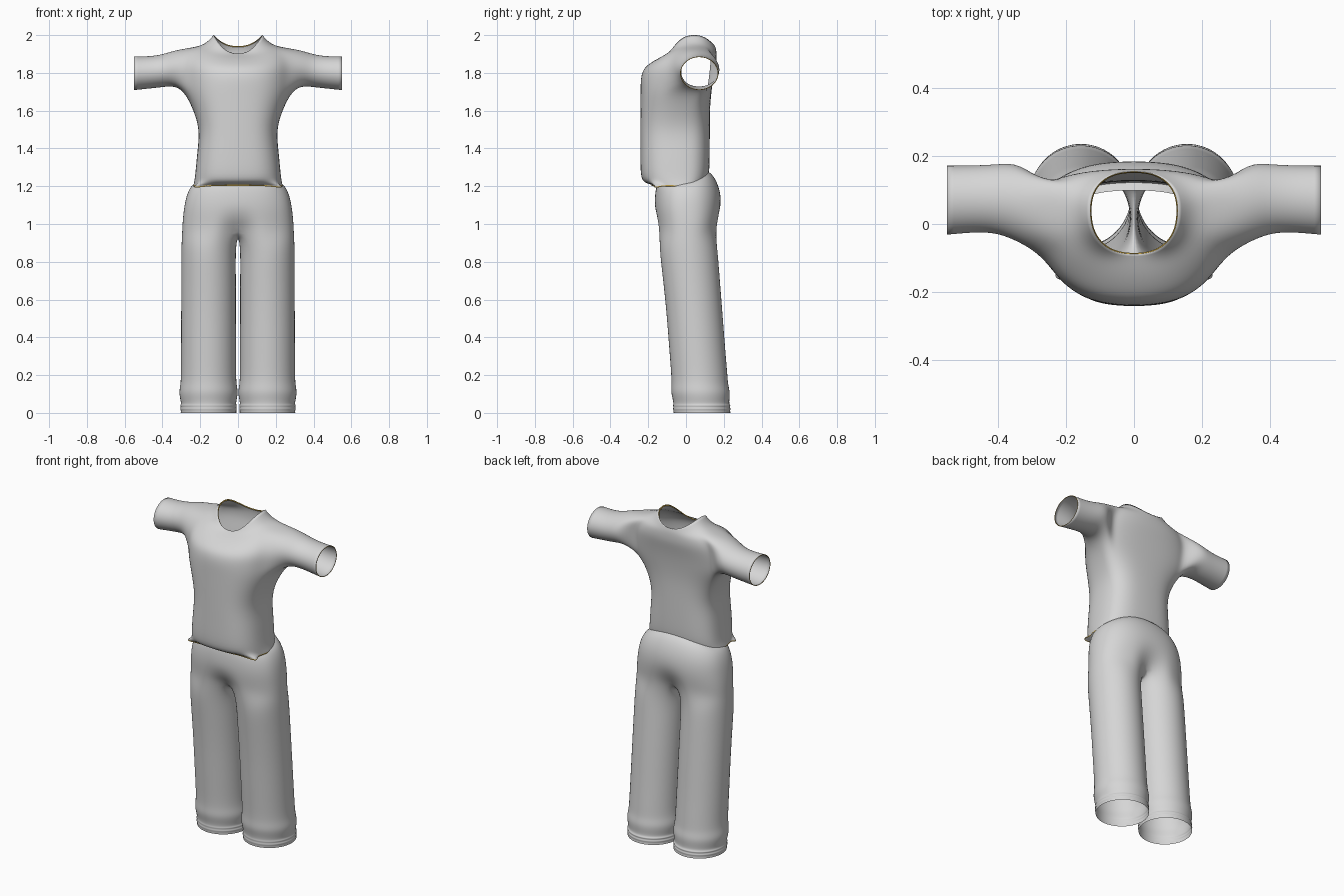
import bpy, bmesh
from math import sin, cos, pi, radians
from mathutils import Vector

if "Cube" in bpy.data.objects:
    bpy.data.objects.remove(bpy.data.objects["Cube"], do_unlink=True)

N = 24  # columns around the body; 0 is left side, 6 back, 18 front


def material(name, colour):
    mat = bpy.data.materials.new(name)
    mat.use_nodes = True
    mat.diffuse_color = colour
    mat.node_tree.nodes["Principled BSDF"].inputs["Base Color"].default_value = colour
    return mat


cloth = material("grey_cloth", (0.67, 0.67, 0.67, 1))
gold = material("gold_trim", (0.5, 0.33, 0.06, 1))


def body_ring(bm, w, yc, zs, yf, zf, yb, zb, power=0.85, cleft=0.0):
    """Closed ring whose side, front and back each have their own height."""
    ring = []
    for k in range(N):
        c, s = cos(2 * pi * k / N), sin(2 * pi * k / N)
        x = w * abs(c) ** power * (1 if c > 0 else -1)
        if abs(c) < 1e-6:
            x = 0
        y_end, z_end = (yb, zb) if s > 0 else (yf, zf)
        y = yc + (y_end - yc) * abs(s) ** power
        if k % 12 == 6:
            y -= (y_end - yc) * cleft
        ring.append(bm.verts.new((x, y, zs * c * c + z_end * s * s)))
    return ring


def skin(bm, a, b, skip=(), mat=0):
    """Quads between two equal loops."""
    n = len(a)
    for k in range(n):
        if k not in skip:
            face = bm.faces.new((a[k], a[(k + 1) % n], b[(k + 1) % n], b[k]))
            face.material_index = mat


def trim(bm, loop, shrink, drop):
    """Thin gold edge along an open rim, kept crisp with a crease."""
    centre = sum((v.co for v in loop), Vector()) / len(loop)
    ring = [bm.verts.new(v.co.lerp(centre, shrink) - Vector((0, 0, drop))) for v in loop]
    skin(bm, loop, ring, mat=1)
    crease = bm.edges.layers.float.get("crease_edge") or bm.edges.layers.float.new("crease_edge")
    for a, b in zip(loop, loop[1:] + loop[:1]):
        bm.edges.get((a, b))[crease] = 1


def finish(bm, name, materials):
    bmesh.ops.delete(bm, geom=[v for v in bm.verts if not v.link_faces], context='VERTS')
    bmesh.ops.recalc_face_normals(bm, faces=bm.faces)
    for f in bm.faces:
        f.smooth = True
    mesh = bpy.data.meshes.new(name)
    bm.to_mesh(mesh)
    bm.free()
    for mat in materials:
        mesh.materials.append(mat)
    obj = bpy.data.objects.new(name, mesh)
    bpy.context.collection.objects.link(obj)
    sub = obj.modifiers.new("smooth", 'SUBSURF')
    sub.levels = sub.render_levels = 2


# Shirt body: half width, side y, side z, front y and z, back y and z, squareness
shirt_rows = [
    (.238, -.03, 1.205, -.185, 1.208, .10, 1.208, .72),
    (.232, -.03, 1.23, -.225, 1.22, .115, 1.23, .72),
    (.227, -.03, 1.27, -.243, 1.25, .125, 1.27, .72),
    (.217, -.03, 1.38, -.243, 1.38, .127, 1.38, .72),
    (.203, -.02, 1.50, -.243, 1.50, .127, 1.50, .72),
    (.240, .01, 1.61, -.243, 1.61, .127, 1.61, .76),
    (.286, .06, 1.70, -.243, 1.70, .135, 1.70, .8),
    (.297, .07, 1.76, -.243, 1.77, .145, 1.77),
    (.300, .07, 1.82, -.230, 1.82, .155, 1.82),
    (.290, .07, 1.88, -.195, 1.85, .163, 1.86),
    (.245, .07, 1.935, -.150, 1.875, .163, 1.90),
    (.175, .05, 1.95, -.115, 1.89, .160, 1.925),
    (.130, .04, 2.002, -.090, 1.90, .155, 1.94),
]
ARM_LOW, ARM_HIGH = 6, 10

bm = bmesh.new()
rows = [body_ring(bm, *r) for r in shirt_rows]
for i in range(len(rows) - 1):
    armhole = (22, 23, 0, 1, 10, 11, 12, 13) if ARM_LOW <= i < ARM_HIGH else ()
    skin(bm, rows[i], rows[i + 1], armhole)

# Flared corners of the shirt hem
for k in (15, 21):
    v = rows[0][k]
    v.co.x *= 1.35
    v.co.y -= .015
    v.co.z -= .012

trim(bm, rows[0], 0, .006)
trim(bm, rows[-1], .03, .006)

# Sleeves grow from the armholes: x, centre y, centre z, radius y, radius z
sleeve_rings = [(.335, .063, 1.826, .120, .096), (.40, .075, 1.811, .103, .088),
                (.47, .074, 1.802, .100, .087), (.55, .070, 1.798, .104, .091)]
for side, mid in ((1, 0), (-1, 12)):
    def at(row, k):
        return rows[row][(mid + k) % N]
    loop = [at(ARM_LOW, k) for k in range(-2, 2)]
    loop += [at(r, 2) for r in range(ARM_LOW, ARM_HIGH)]
    loop += [at(ARM_HIGH, k) for k in range(2, -2, -1)]
    loop += [at(r, -2) for r in range(ARM_HIGH, ARM_LOW, -1)]
    for x, yc, zc, ry, rz in sleeve_rings:
        ring = []
        for j in range(16):
            a = radians(225 + 22.5 * j)
            ring.append(bm.verts.new((side * x, yc + side * ry * cos(a), zc + rz * sin(a))))
        skin(bm, loop, ring)
        loop = ring
    trim(bm, loop, .04, 0)
finish(bm, "shirt", (cloth, gold))

# Trousers hips
hip_rows = [
    (.215, 0, 1.225, -.150, 1.215, .100, 1.290),
    (.250, 0, 1.205, -.160, 1.195, .145, 1.265),
    (.276, 0, 1.150, -.167, 1.140, .182, 1.185),
    (.289, 0, 1.080, -.167, 1.080, .190, 1.100),
    (.296, .01, 1.010, -.160, 1.020, .180, 1.030, .85, .15),
    (.299, .01, .940, -.155, .975, .172, .970, .85, .42),
]
bm = bmesh.new()
rows = [body_ring(bm, *r) for r in hip_rows]
for upper, lower in zip(rows, rows[1:]):
    skin(bm, upper, lower)

# Crotch strip shared by both legs, from back to front
crotch = [bm.verts.new((0, y, z)) for y, z in ((.06, .945), (.01, .935), (-.04, .94))]

# Legs: z, radius x, front y, back y
leg_rings = [(.88, .147, -.142, .166), (.75, .148, -.127, .176), (.55, .148, -.105, .192),
             (.35, .149, -.090, .207), (.20, .149, -.078, .220), (.15, .152, -.077, .223),
             (.11, .160, -.080, .234), (.07, .153, -.070, .230), (.046, .148, -.067, .229),
             (.040, .155, -.070, .238), (.030, .149, -.067, .232), (.022, .155, -.070, .238),
             (.014, .150, -.067, .234), (.0, .151, -.066, .236)]
for side in (1, -1):
    loop = [rows[-1][(18 + side * k) % N] for k in range(13)] + crotch
    for z, rx, yf, yb in leg_rings:
        ring = []
        for j in range(16):
            a = radians(-135 + 22.5 * j)
            ring.append(bm.verts.new((side * (.156 + rx * cos(a)),
                                      (yf + yb) / 2 + (yb - yf) / 2 * 1.02 * sin(a), z)))
        skin(bm, loop, ring)
        loop = ring
finish(bm, "trousers", (cloth,))
